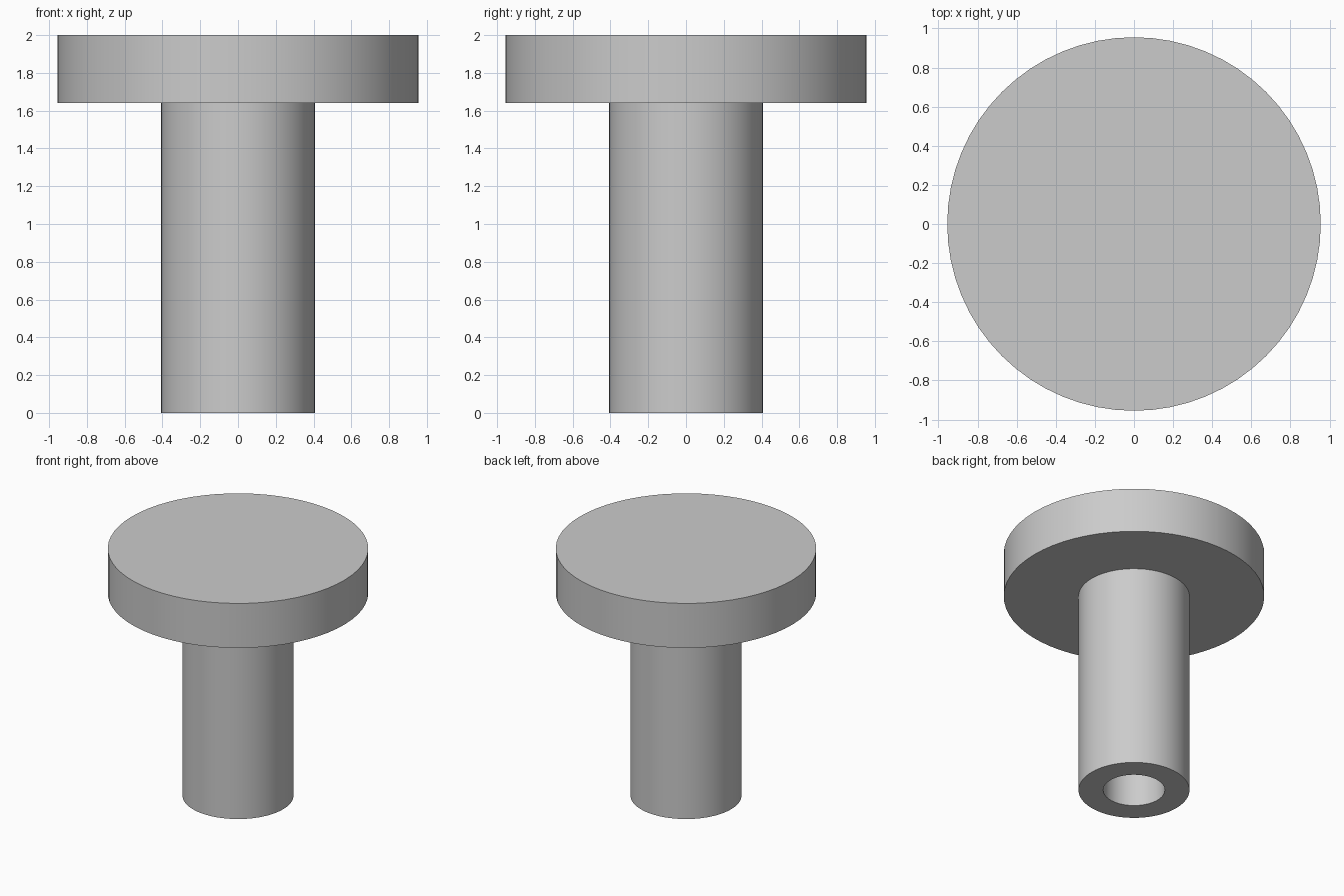
import bpy
import bmesh
import math

if "Cube" in bpy.data.objects:
    bpy.data.objects.remove(bpy.data.objects["Cube"])

SEGMENTS = 64

grey = bpy.data.materials.new("plain_grey")
grey.diffuse_color = (0.6, 0.6, 0.6, 1.0)
grey.use_nodes = True
grey.node_tree.nodes["Principled BSDF"].inputs["Base Color"].default_value = grey.diffuse_color


def lathe(name, profile):
    """Revolve a list of (radius, z) points around the z axis."""
    bm = bmesh.new()
    verts = [bm.verts.new((r, 0, z)) for r, z in profile]
    edges = [bm.edges.new(pair) for pair in zip(verts, verts[1:])]
    bmesh.ops.spin(bm, geom=verts + edges, cent=(0, 0, 0), axis=(0, 0, 1),
                   angle=math.tau, steps=SEGMENTS, use_duplicate=False)
    bmesh.ops.remove_doubles(bm, verts=bm.verts, dist=1e-4)
    bmesh.ops.recalc_face_normals(bm, faces=bm.faces)
    mesh = bpy.data.meshes.new(name)
    bm.to_mesh(mesh)
    bm.free()
    mesh.materials.append(grey)
    obj = bpy.data.objects.new(name, mesh)
    bpy.context.collection.objects.link(obj)
    bpy.ops.object.select_all(action='DESELECT')
    obj.select_set(True)
    bpy.context.view_layer.objects.active = obj
    bpy.ops.object.shade_smooth_by_angle(angle=math.radians(30))
    return obj


# Flat round cap
lathe("cap", [(0, 1.64), (0.955, 1.64), (0.955, 2.0), (0, 2.0)])

# Stem with a blind bore open at the bottom, its top set into the cap
lathe("stem", [(0, 1.64), (0.226, 1.64), (0.226, 0), (0.407, 0),
               (0.407, 1.8), (0, 1.8)])
